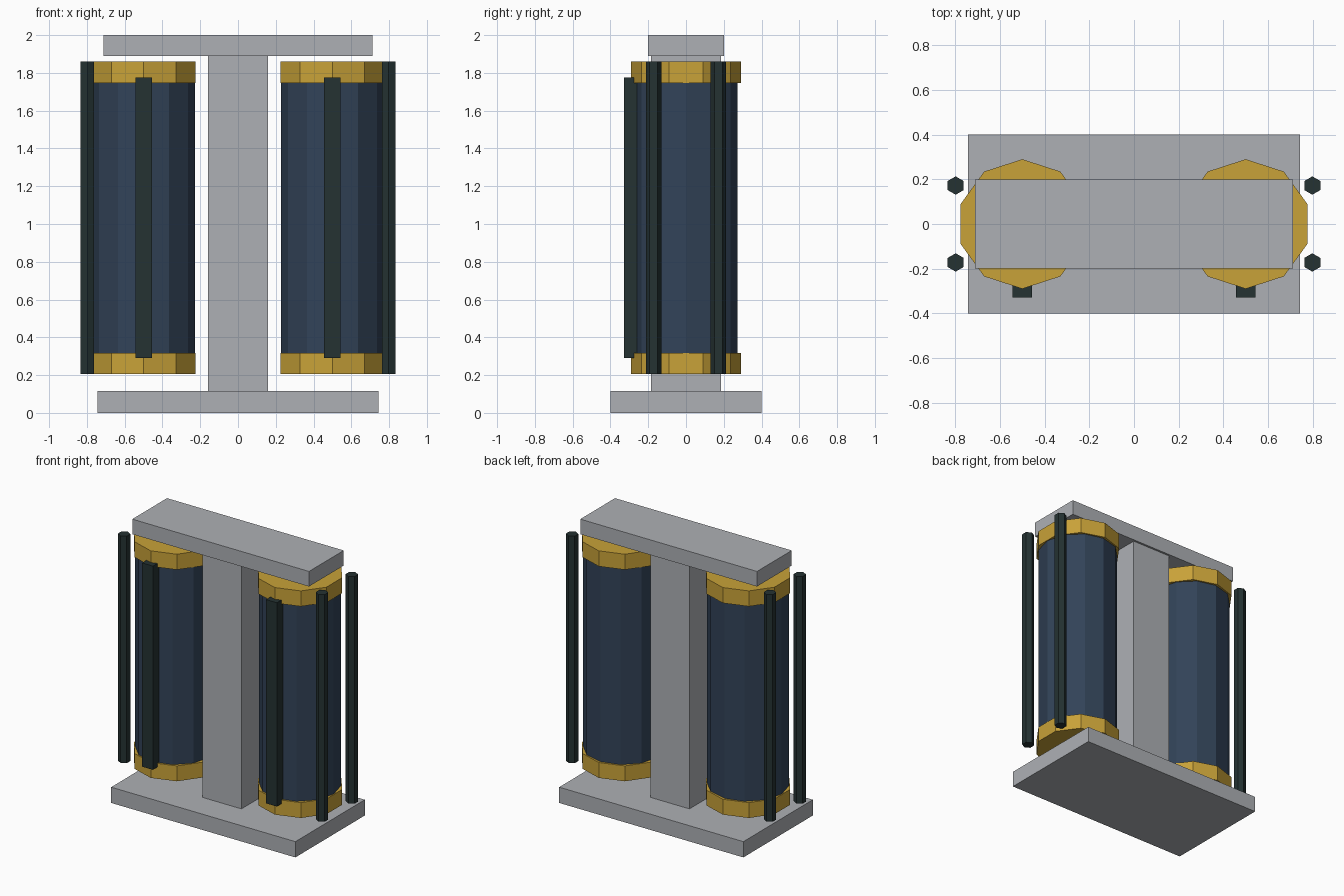
import bpy

cube = bpy.data.objects.get("Cube")
if cube:
    bpy.data.objects.remove(cube, do_unlink=True)


def material(name, rgb):
    m = bpy.data.materials.new(name)
    m.use_nodes = True
    m.diffuse_color = (*rgb, 1)
    m.node_tree.nodes["Principled BSDF"].inputs["Base Color"].default_value = (*rgb, 1)
    return m


GREY = material("grey metal", (0.42, 0.435, 0.46))
GOLD = material("gold", (0.58, 0.36, 0.04))
BLUE = material("dark blue", (0.032, 0.056, 0.098))
DARK = material("dark green black", (0.018, 0.032, 0.032))


def finish(name, mat):
    ob = bpy.context.object
    ob.name = name
    ob.data.materials.append(mat)
    return ob


def box(name, mat, x, y, width, depth, z0, z1):
    bpy.ops.mesh.primitive_cube_add(size=1, location=(x, y, (z0 + z1) / 2))
    bpy.context.object.scale = (width, depth, z1 - z0)
    bpy.ops.object.transform_apply(location=False, rotation=False, scale=True)
    return finish(name, mat)


def prism(name, mat, sides, radius, x, y, z0, z1):
    bpy.ops.mesh.primitive_cylinder_add(
        vertices=sides, radius=radius, depth=z1 - z0, location=(x, y, (z0 + z1) / 2))
    return finish(name, mat)


# Central frame
box("base_plate", GREY, 0, 0, 1.485, 0.8, 0, 0.115)
box("column", GREY, 0, 0, 0.315, 0.37, 0.115, 1.89)
box("top_plate", GREY, 0, 0, 1.425, 0.4, 1.89, 2.0)

# Cylinder, bands and rods on each side
for side, s in (("left", 1), ("right", -1)):
    x = 0.5 * s
    prism(side + "_cylinder", BLUE, 12, 0.272, x, 0, 0.26, 1.8)
    prism(side + "_lower_band", GOLD, 10, 0.29, x, 0, 0.205, 0.317)
    prism(side + "_upper_band", GOLD, 10, 0.29, x, 0, 1.747, 1.86)
    box(side + "_front_strip", DARK, x, -0.288, 0.087, 0.08, 0.29, 1.775)
    for end, y in (("front", -0.172), ("back", 0.172)):
        prism(side + "_" + end + "_rod", DARK, 6, 0.041, 0.798 * s, y, 0.205, 1.86)
